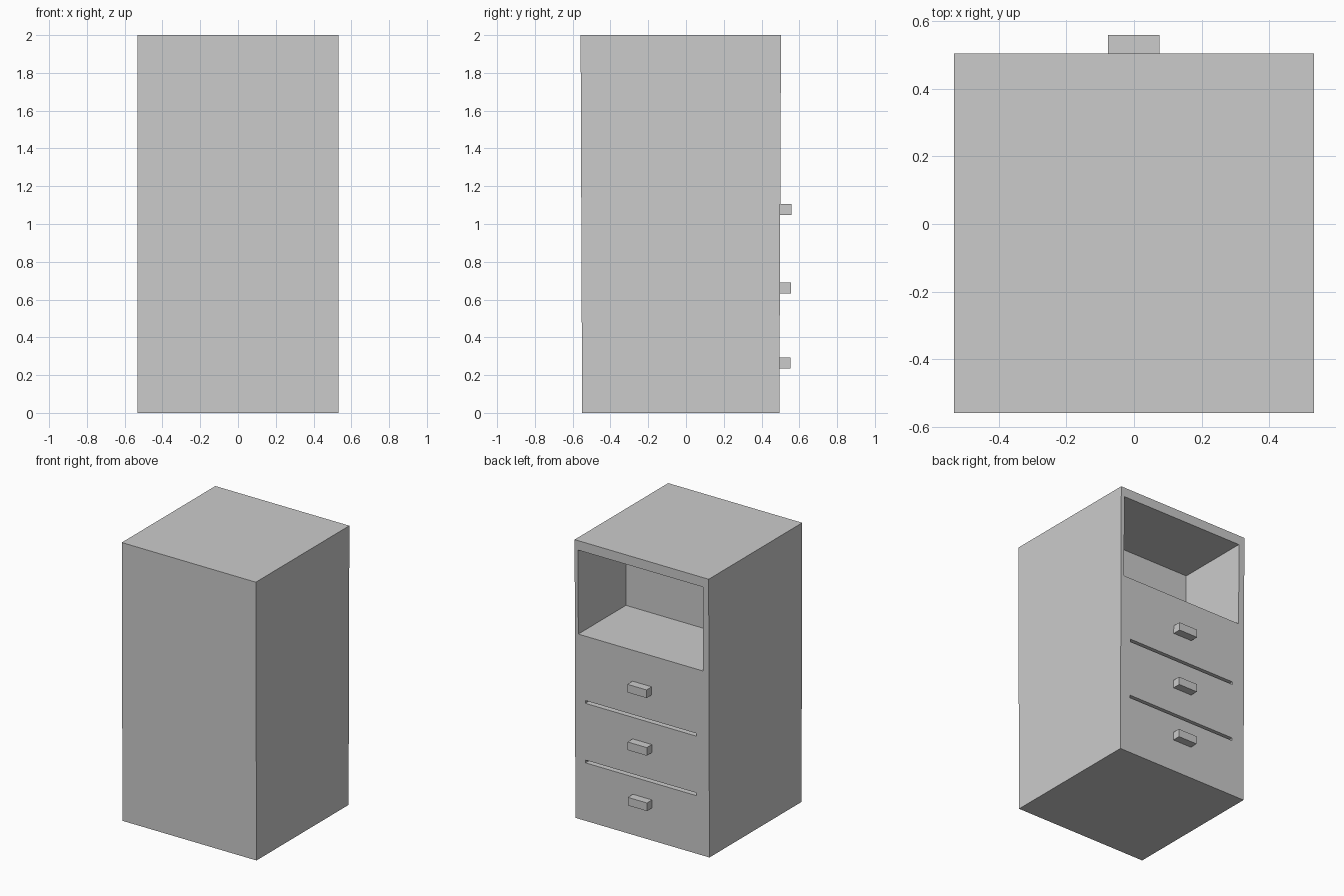
import bpy
import bmesh

if "Cube" in bpy.data.objects:
    bpy.data.objects.remove(bpy.data.objects["Cube"])


def box(name, x, y, z, top_y=None):
    """Box from (min, max) ranges; top_y optionally gives a different depth range at the top."""
    bm = bmesh.new()
    bmesh.ops.create_cube(bm, size=2)
    for v in bm.verts:
        ys = top_y if top_y and v.co.z > 0 else y
        v.co = (x[v.co.x > 0], ys[v.co.y > 0], z[v.co.z > 0])
    mesh = bpy.data.meshes.new(name)
    bm.to_mesh(mesh)
    bm.free()
    obj = bpy.data.objects.new(name, mesh)
    bpy.context.collection.objects.link(obj)
    return obj


def cut(target, cutter):
    mod = target.modifiers.new(cutter.name, 'BOOLEAN')
    mod.operation = 'DIFFERENCE'
    mod.solver = 'EXACT'
    mod.object = cutter
    cutter.hide_render = True
    cutter.display_type = 'WIRE'


# Cabinet body, slightly deeper at the top
body = box("cabinet_body", (-0.532, 0.532), (-0.55, 0.494), (0, 2), top_y=(-0.558, 0.503))

# Open shelf niche above the drawers
cut(body, box("niche_cutter", (-0.485, 0.505), (-0.04, 0.7), (1.328, 1.932)))

# Grooves separating the drawers
for i, z in enumerate((0.427, 0.855)):
    cut(body, box(f"groove_cutter_{i + 1}", (-0.432, 0.45), (0.455, 0.7), (z - 0.01, z + 0.01)))

# Drawer handles
for i, (z, y) in enumerate(((0.263, 0.553), (0.661, 0.555), (1.076, 0.558))):
    box(f"drawer_handle_{i + 1}", (-0.077, 0.075), (0.488, y), (z - 0.029, z + 0.029))
